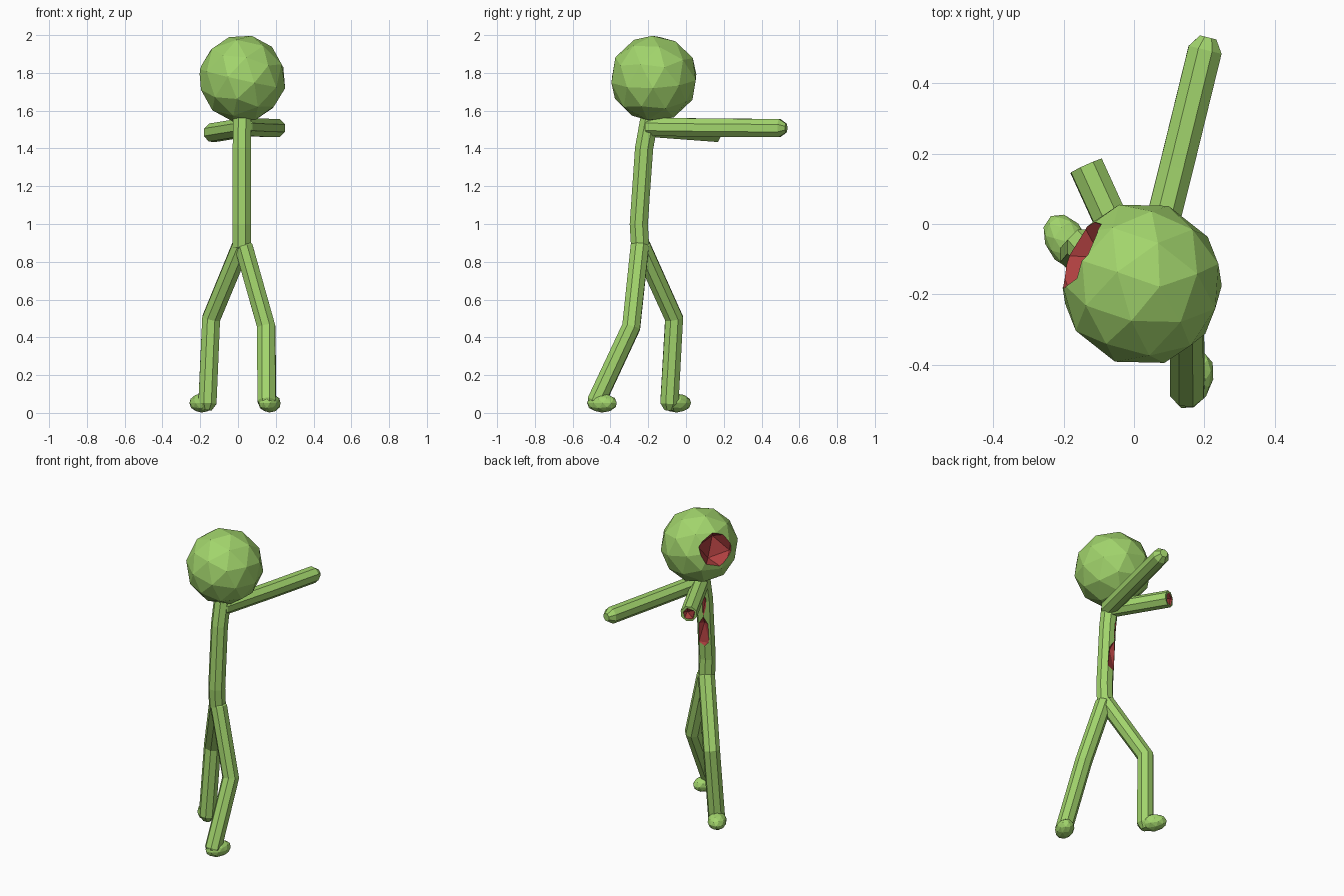
import bpy, bmesh, math
from mathutils import Vector, Matrix

if "Cube" in bpy.data.objects:
    bpy.data.objects.remove(bpy.data.objects["Cube"])


def material(name, color):
    m = bpy.data.materials.new(name)
    m.diffuse_color = color
    m.use_nodes = True
    m.node_tree.nodes["Principled BSDF"].inputs["Base Color"].default_value = m.diffuse_color
    return m


SKIN = material("skin", (0.36, 0.66, 0.15, 1))
FLESH = material("flesh", (0.42, 0.05, 0.05, 1))


def finish(bm, name, slot=0):
    bmesh.ops.recalc_face_normals(bm, faces=bm.faces[:])
    for f in bm.faces:
        f.material_index = slot
    me = bpy.data.meshes.new(name)
    bm.to_mesh(me)
    bm.free()
    me.materials.append(SKIN)
    me.materials.append(FLESH)
    ob = bpy.data.objects.new(name, me)
    bpy.context.collection.objects.link(ob)
    return ob


def tube(name, points, r=0.052, round_start=True, round_end=True, sides=8):
    """Eight-sided limb swept through points, with chamfered ends."""
    p = [Vector(q) for q in points]
    first, last = (p[1] - p[0]).normalized(), (p[-1] - p[-2]).normalized()
    stations = [(q, r) for q in p]
    if round_start:
        stations[0:1] = [(p[0] - first * r * 0.7, r * 0.5), (p[0], r)]
    if round_end:
        stations[-1:] = [(p[-1], r), (p[-1] + last * r * 0.7, r * 0.5)]
    pos = [s[0] for s in stations]
    bm = bmesh.new()
    rings = []
    u = first.orthogonal().normalized()
    for i, (c, rad) in enumerate(stations):
        a = (c - pos[i - 1]).normalized() if i else first
        b = (pos[i + 1] - c).normalized() if i < len(pos) - 1 else last
        t = (a + b).normalized()
        u = (u - t * u.dot(t)).normalized()
        v = t.cross(u)
        rings.append([bm.verts.new(c + rad * (u * math.cos(k) + v * math.sin(k)))
                      for k in [2 * math.pi * (j + 0.5) / sides for j in range(sides)]])
    for a, b in zip(rings, rings[1:]):
        for j in range(sides):
            k = (j + 1) % sides
            bm.faces.new((a[j], a[k], b[k], b[j]))
    bm.faces.new(rings[0][::-1])
    bm.faces.new(rings[-1])
    return finish(bm, name)


def ball(name, center, size, level, slot=0, turn=(0, 0, 0)):
    bm = bmesh.new()
    bmesh.ops.create_icosphere(bm, subdivisions=level, radius=1)
    m = Matrix.Translation(center)
    for angle, axis in zip(turn, "ZYX"):
        m = m @ Matrix.Rotation(angle, 4, axis)
    m = m @ Matrix.Diagonal((*size, 1))
    bmesh.ops.transform(bm, matrix=m, verts=bm.verts[:])
    return finish(bm, name, slot)


def wound(target, center, size, turn=(0, 0, 0)):
    """Bite a red faceted hollow out of the target."""
    cutter = ball("wound_cutter", center, size, 1, 1, turn)
    cutter.hide_render = True
    mod = target.modifiers.new("wound", 'BOOLEAN')
    mod.operation = 'DIFFERENCE'
    mod.solver = 'EXACT'
    mod.object = cutter
    bpy.context.view_layer.objects.active = target
    bpy.ops.object.modifier_apply(modifier=mod.name)
    bpy.data.objects.remove(cutter)


# Head with a hollow in the back left
head = ball("head", (0.022, -0.17, 1.77), (0.233, 0.235, 0.232), 2, turn=(0.3, 0.2, 0.1))
wound(head, (-0.19, -0.07, 1.825), (0.13, 0.13, 0.13), (0.5, 0.3, 0))

# Torso with a torn side
torso = tube("torso", [(0.02, -0.243, 0.88), (0.02, -0.25, 1.0),
                       (0.02, -0.222, 1.4), (0.022, -0.195, 1.55)])
wound(torso, (-0.005, -0.165, 1.18), (0.065, 0.055, 0.14))
wound(torso, (-0.015, -0.165, 1.36), (0.025, 0.03, 0.11))

# Arms: one whole, one torn off at the elbow
tube("right_arm", [(0.03, -0.2, 1.515), (0.12, 0.16, 1.51), (0.202, 0.495, 1.508)])
stump = tube("left_arm_stump", [(0.03, -0.2, 1.51), (-0.136, 0.165, 1.483)], round_end=False)
wound(stump, (-0.146, 0.185, 1.481), (0.049, 0.049, 0.049), (0.4, 0.2, 0.3))

# Legs
tube("left_leg", [(0.015, -0.235, 0.88), (-0.142, -0.063, 0.5), (-0.162, -0.088, 0.05)])
tube("right_leg", [(0.03, -0.245, 0.88), (0.15, -0.29, 0.455), (0.152, -0.475, 0.06)])

# Feet
ball("left_foot", (-0.192, -0.05, 0.052), (0.058, 0.085, 0.05), 2, turn=(0.55, 0, 0))
ball("right_foot", (0.167, -0.445, 0.052), (0.055, 0.085, 0.05), 2, turn=(-0.4, 0, 0))
